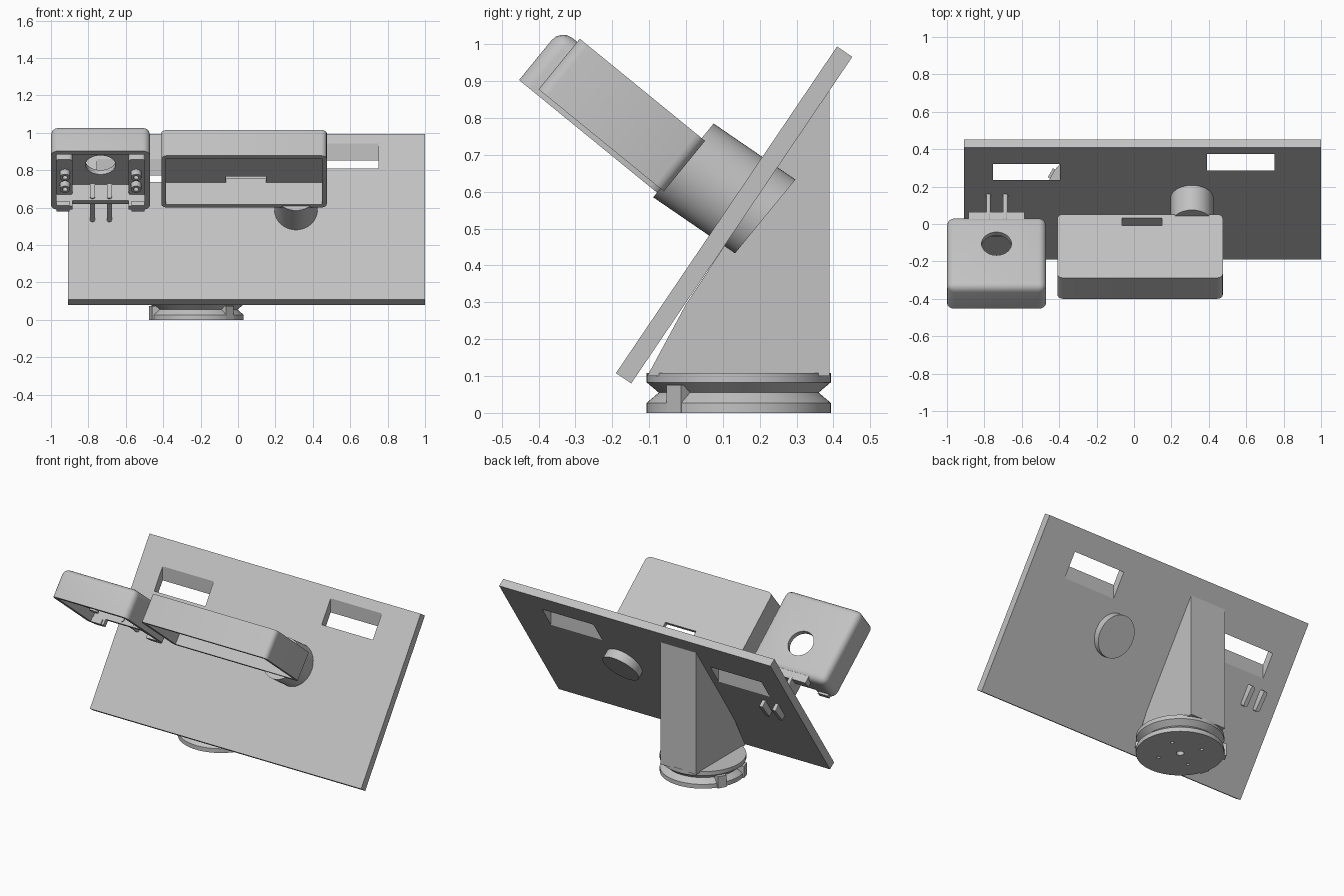
import bpy, bmesh, math
from mathutils import Matrix, Vector

if "Cube" in bpy.data.objects:
    bpy.data.objects.remove(bpy.data.objects["Cube"])

grey = bpy.data.materials.new("plain_grey")
grey.diffuse_color = (0.54, 0.54, 0.54, 1)
grey.use_nodes = True
grey.node_tree.nodes["Principled BSDF"].inputs["Base Color"].default_value = grey.diffuse_color


def finish(name, bm, matrix=None):
    """Turn a bmesh into a shaded object in world space."""
    if matrix is not None:
        bm.transform(matrix)
    bmesh.ops.recalc_face_normals(bm, faces=bm.faces)
    me = bpy.data.meshes.new(name)
    bm.to_mesh(me)
    bm.free()
    me.materials.append(grey)
    ob = bpy.data.objects.new(name, me)
    bpy.context.collection.objects.link(ob)
    smooth(me)
    return ob


def smooth(me):
    me.shade_smooth()
    me.set_sharp_from_angle(angle=math.radians(30))


def box(name, x, y, z, matrix=None, bevel=0, edges=None, segments=4):
    """Box from (min, max) ranges; 'edges' is a rule picking edges to round."""
    bm = bmesh.new()
    bmesh.ops.create_cube(bm, size=1)
    for v in bm.verts:
        v.co = [r[0] if c < 0 else r[1] for c, r in zip(v.co, (x, y, z))]
    if bevel:
        bmesh.ops.bevel(bm, geom=[e for e in bm.edges if edges(e)], offset=bevel,
                        segments=segments, profile=0.5, affect='EDGES')
    return finish(name, bm, matrix)


def rod(name, centre, radius, depth, matrix=None, sides=40):
    """Cylinder along local z."""
    bm = bmesh.new()
    bmesh.ops.create_cone(bm, cap_ends=True, segments=sides, radius1=radius,
                          radius2=radius, depth=depth,
                          matrix=Matrix.Translation(centre))
    return finish(name, bm, matrix)


def cut(ob, *cutters):
    """Subtract cutters from an object and remove them."""
    for c in cutters:
        m = ob.modifiers.new("cut", 'BOOLEAN')
        m.operation, m.solver, m.object = 'DIFFERENCE', 'EXACT', c
        c.hide_render = True
    bpy.context.view_layer.update()
    dg = bpy.context.evaluated_depsgraph_get()
    me = bpy.data.meshes.new_from_object(ob.evaluated_get(dg))
    ob.modifiers.clear()
    ob.data = me
    smooth(me)
    for c in cutters:
        bpy.data.objects.remove(c)


def along(axis):
    """Rule: edge runs along the given axis."""
    return lambda e: abs((e.verts[0].co - e.verts[1].co).normalized()[axis]) > 0.9


def tilted(y, z, angle):
    return Matrix.Translation((0, y, z)) @ Matrix.Rotation(math.radians(angle), 4, 'X')


# Sloping panel with two upright-cut windows
panel = box("panel", (-0.91, 1.0), (0, 1.07), (-0.05, 0), tilted(-0.19, 0.108, 55.9))
cut(panel,
    box("window_cutter_right", (0.39, 0.75), (0.285, 0.375), (0.5, 1.3)),
    box("window_cutter_left", (-0.755, -0.395), (0.235, 0.32), (0.4, 1.2)))

# Wedge support behind the panel
bm = bmesh.new()
profile = [(-0.105, 0.10), (0.39, 0.10), (0.39, 0.885), (0.0, 0.295)]
face = bm.faces.new([bm.verts.new((-0.345, y, z)) for y, z in profile])
ext = bmesh.ops.extrude_face_region(bm, geom=[face])
bmesh.ops.translate(bm, vec=(0.25, 0, 0),
                    verts=[v for v in ext["geom"] if isinstance(v, bmesh.types.BMVert)])
finish("wedge_support", bm)

# Grooved round base
bm = bmesh.new()
profile = [(0, 0), (0.25, 0), (0.25, 0.027), (0.217, 0.055), (0.25, 0.083), (0.25, 0.108), (0, 0.108)]
pts = [bm.verts.new((r, 0, z)) for r, z in profile]
lines = [bm.edges.new(p) for p in zip(pts, pts[1:])]
bmesh.ops.spin(bm, geom=pts + lines, axis=(0, 0, 1), cent=(0, 0, 0),
               angle=math.tau, steps=64, use_duplicate=False)
bmesh.ops.remove_doubles(bm, verts=bm.verts, dist=0.0005)
base_at = Matrix.Translation((-0.22, 0.143, 0))
base = finish("round_base", bm, base_at)
holes = [rod("base_hole_cutter", (0, 0, 0), 0.022, 0.16, base_at, 24)]
for i in range(4):
    a = math.radians(30 + 90 * i)
    holes.append(rod("screw_hole_cutter", (0.13 * math.cos(a), 0.13 * math.sin(a), 0),
                     0.01, 0.16, base_at, 16))
cut(base, *holes)

# Clamp blocks on the rim of the base
for i, (deg, reach) in enumerate([(150, 0.262), (197, 0.258), (-45, 0.25)]):
    m = base_at @ Matrix.Rotation(math.radians(deg), 4, 'Z')
    block = box(f"clamp_block_{i + 1}", (0.205, reach), (-0.028, 0.028), (0, 0.075), m)
    if i < 2:
        hole = m @ Matrix.Translation((0.235, 0, 0.04)) @ Matrix.Rotation(math.pi / 2, 4, 'X')
        cut(block, rod("clamp_hole_cutter", (0, 0, 0), 0.012, 0.2, hole, 16))

# Round plug through the panel, with slanted ends
plug = Matrix(((0.115, 0, 0, 0.31),
               (0, 0.082, 0.222, 0.104),
               (0, 0.100, -0.152, 0.609),
               (0, 0, 0, 1)))
rod("round_plug", (0, 0, 0), 1, 1, plug, 56)

# Large tray, open underneath, with a slot in its lid
big = tilted(-0.40, 0.878, -39.2)
tray = box("large_tray", (-0.41, 0.475), (0, 0.4385), (0, 0.177), big, 0.03, along(2))
cut(tray,
    box("tray_hollow_cutter", (-0.385, 0.45), (0.025, 0.4135), (-0.05, 0.152), big),
    box("tray_slot_cutter", (-0.065, 0.15), (0.362, 0.412), (0.1, 0.25), big))

# Small housing with rounded edges, open underneath, with a round hole
small = tilted(-0.453, 0.903, -39.2)
housing = box("small_housing", (-1.0, -0.47), (0, 0.497), (0, 0.18), small, 0.04,
              lambda e: max(v.co.z for v in e.verts) > 0.1)
cut(housing,
    box("housing_hollow_cutter", (-0.97, -0.50), (0.03, 0.467), (-0.05, 0.15), small),
    box("housing_notch_cutter", (-0.885, -0.585), (0.44, 0.56), (-0.05, 0.038), small),
    rod("housing_hole_cutter", (-0.735, 0.302, 0.18), 0.08, 0.2, small))

# Feet and ledge at the lower end of the housing
for side, sign in (("left", -1), ("right", 1)):
    xs = sorted((-0.735 + sign * 0.165, -0.735 + sign * 0.235))
    box(f"housing_foot_{side}", xs, (0.46, 0.51), (0, 0.03), small)
    # Inner mounting rails with screw posts
    xs = sorted((-0.735 + sign * 0.15, -0.735 + sign * 0.24))
    box(f"inner_rail_{side}", xs, (0.17, 0.47), (0.08, 0.155), small, 0.02, along(2))
    for k, a in enumerate((0.28, 0.38)):
        post = rod(f"screw_post_{side}_{k + 1}", (-0.735 + sign * 0.19, a, 0.08),
                   0.028, 0.07, small, 24)
        cut(post, rod("post_hole_cutter", (-0.735 + sign * 0.19, a, 0.045),
                      0.014, 0.06, small, 16))
box("housing_ledge", (-0.885, -0.585), (0.48, 0.527), (0.12, 0.172), small)

# Two flat prongs running through the panel
for side, x in (("left", -0.778), ("right", -0.688)):
    box(f"prong_{side}", (x - 0.013, x + 0.013), (0.46, 0.745), (0.05, 0.175), small,
        0.011, along(1), 3)
